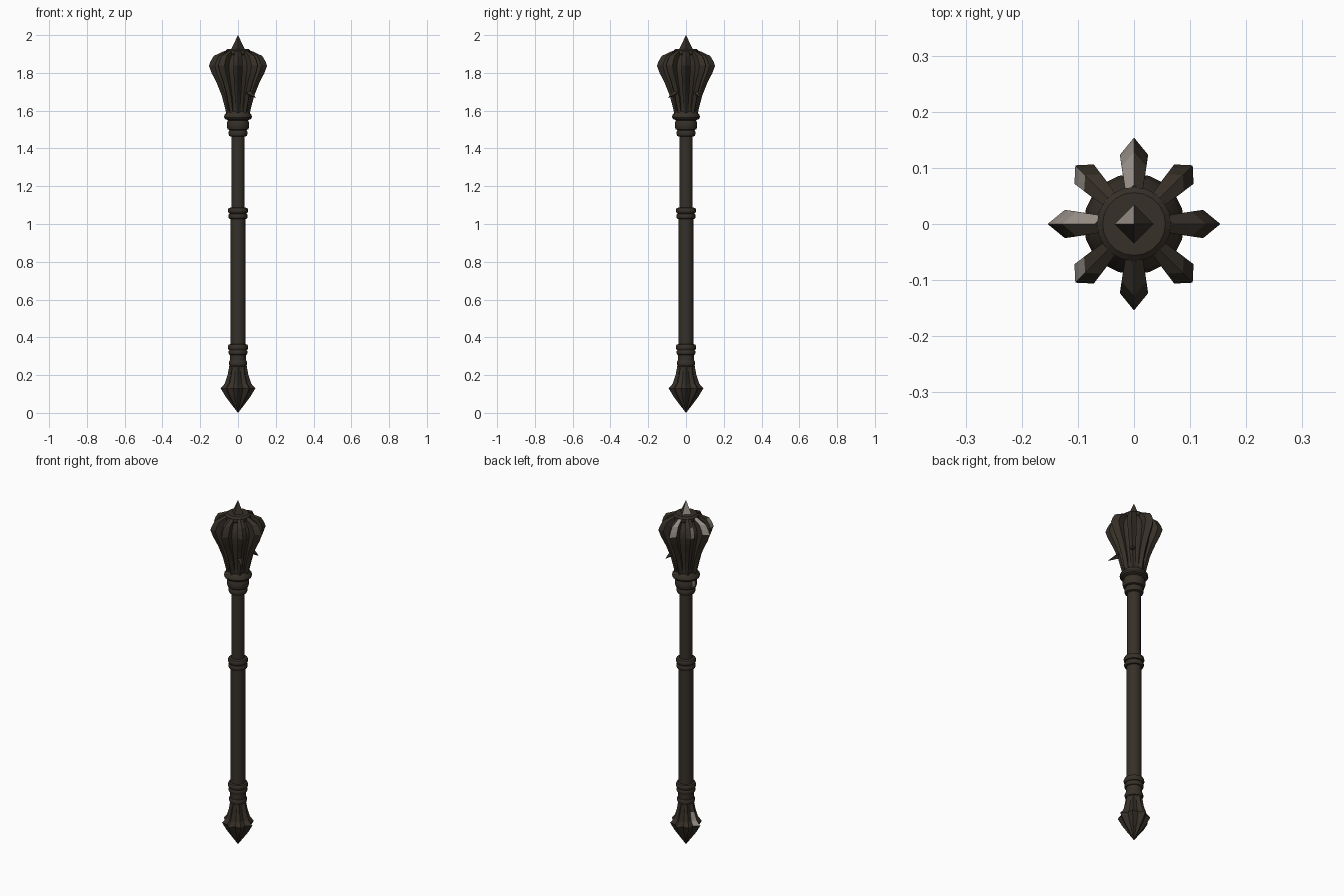
import bpy, bmesh, math
from mathutils import Vector, Matrix

cube = bpy.data.objects.get("Cube")
if cube:
    bpy.data.objects.remove(cube, do_unlink=True)


def material(name, color):
    mat = bpy.data.materials.new(name)
    mat.use_nodes = True
    mat.diffuse_color = color
    mat.node_tree.nodes["Principled BSDF"].inputs["Base Color"].default_value = color
    return mat


IRON = material("dark_iron", (0.037, 0.029, 0.021, 1))
PALE = material("pale_worn_iron", (0.30, 0.265, 0.235, 1))


def finish(name, bm, smooth=None, worn=None):
    """Make a named object; faces whose centre passes the worn test are pale."""
    bmesh.ops.recalc_face_normals(bm, faces=bm.faces)
    if worn:
        for face in bm.faces:
            face.material_index = int(worn(face.calc_center_median()))
    mesh = bpy.data.meshes.new(name)
    bm.to_mesh(mesh)
    bm.free()
    mesh.materials.append(IRON)
    if worn:
        mesh.materials.append(PALE)
    if smooth:
        mesh.shade_smooth()
        mesh.set_sharp_from_angle(angle=math.radians(smooth))
    obj = bpy.data.objects.new(name, mesh)
    bpy.context.collection.objects.link(obj)
    return obj


def loft(bm, sections):
    """Skin a list of equal-length point loops and cap both ends."""
    rings = [[bm.verts.new(p) for p in s] for s in sections]
    n = len(rings[0])
    for low, high in zip(rings, rings[1:]):
        for i in range(n):
            j = (i + 1) % n
            bm.faces.new((low[i], low[j], high[j], high[i]))
    bm.faces.new(rings[0][::-1])
    bm.faces.new(rings[-1])


def lathe(name, profile, sides=20, smooth=35, ridges=(1,), worn=None):
    """Turn (radius, z) pairs; ridges cycles a radius factor per corner."""
    bm = bmesh.new()
    loft(bm, [[(r * ridges[i % len(ridges)] * math.cos(math.tau * i / sides),
                r * ridges[i % len(ridges)] * math.sin(math.tau * i / sides), z)
               for i in range(sides)] for r, z in profile])
    return finish(name, bm, smooth, worn)


def in_sector(low, high, z0, z1):
    """Worn test: a sector in degrees around z, between two heights."""
    return lambda c: (z0 < c.z < z1 and c.xy.length > 0.01
                      and low < math.degrees(math.atan2(c.y, c.x)) < high)


def bead(name, z0, z1, radius, worn=None):
    """A rounded ring around the shaft."""
    h = z1 - z0
    lathe(name, [(0.036, z0), (radius * 0.92, z0 + h * 0.1), (radius, z0 + h * 0.35),
                 (radius, z0 + h * 0.65), (radius * 0.92, z1 - h * 0.1), (0.036, z1)],
          worn=worn)


# Shaft
lathe("lower_shaft", [(0.039, 0.22), (0.039, 1.05)])
lathe("upper_shaft", [(0.035, 1.04), (0.035, 1.58)])

# Rings along the shaft
bead("pommel_ring", 0.245, 0.28, 0.048)
lathe("lower_neck", [(0.042, 0.27), (0.042, 0.32)])
bead("lower_grip_ring", 0.305, 0.335, 0.05)
bead("lower_grip_bead", 0.33, 0.365, 0.053)
bead("middle_ring_lower", 1.025, 1.056, 0.051)
bead("middle_ring_upper", 1.054, 1.088, 0.053)
bead("upper_ring", 1.462, 1.5, 0.05)
bead("upper_bead", 1.495, 1.555, 0.059, worn=in_sector(162, 180, 1.52, 1.55))
lathe("head_collar", [(0.045, 1.545), (0.07, 1.557), (0.074, 1.565),
                      (0.072, 1.577), (0.055, 1.595)])

# Ridged pommel ending in a point, worn on one flare
lathe("pommel", [(0.0005, 0), (0.065, 0.085), (0.092, 0.13), (0.07, 0.155),
                 (0.055, 0.2), (0.046, 0.25)],
      sides=16, smooth=None, ridges=(1, 0.74, 0.92, 0.74),
      worn=in_sector(157, 180, 0.13, 0.19))

# Head core, top cap and top spike with one worn face
lathe("head_core", [(0.05, 1.58), (0.055, 1.66), (0.078, 1.76),
                    (0.09, 1.82), (0.085, 1.86), (0.06, 1.9)])
lathe("head_cap", [(0.055, 1.885), (0.066, 1.9), (0.066, 1.918), (0.056, 1.927)])
lathe("top_spike", [(0.038, 1.92), (0.0005, 2.0)], sides=4, smooth=None,
      worn=in_sector(90, 180, 1.93, 2))

# Eight flared flanges; WORN_SIDE gives the worn half of each polished one
OUTLINE = [(0.062, 1.585), (0.073, 1.63), (0.086, 1.68), (0.112, 1.745), (0.14, 1.8),
           (0.154, 1.838), (0.145, 1.862), (0.128, 1.89), (0.07, 1.917)]
WORN_SIDE = {2: 1, 3: 1, 4: -1, 5: -1}
for k in range(8):
    diagonal = k % 2
    reach, shoulder, worn_from = (0.96, 0.85, 0.1) if diagonal else (1, 0.8, 0.085)
    side_sign = WORN_SIDE.get(k, 0)
    bm = bmesh.new()
    sections = []
    for r, z in OUTLINE:
        tip = r * reach
        side = tip * shoulder
        half = 0.006 + tip * 0.125
        sections.append([(0.03, -half * 0.45, z), (side, -half, z), (tip, 0, z),
                         (side, half, z), (0.03, half * 0.45, z)])
    loft(bm, sections)
    flange = finish(f"flange_{k + 1}", bm, worn=lambda c: (
        c.z > 1.84 and c.x > worn_from and c.y * side_sign > 0.002))
    flange.rotation_euler.z = k * math.pi / 4

# Two small hooked barbs on neighbouring diagonal flanges
for name, angle, reach in (("barb_front", -45, 0.135), ("barb_back", 45, 0.11)):
    base, tip = Vector((0.072, 0, 1.698)), Vector((reach, 0, 1.668))
    axis = tip - base
    bm = bmesh.new()
    bmesh.ops.create_cone(bm, segments=4, radius1=0.018, radius2=0.0005,
                          depth=axis.length, cap_ends=True)
    turn = axis.to_track_quat("Z", "Y").to_matrix().to_4x4()
    bm.transform(Matrix.Translation((base + tip) / 2) @ turn)
    finish(name, bm).rotation_euler.z = math.radians(angle)
